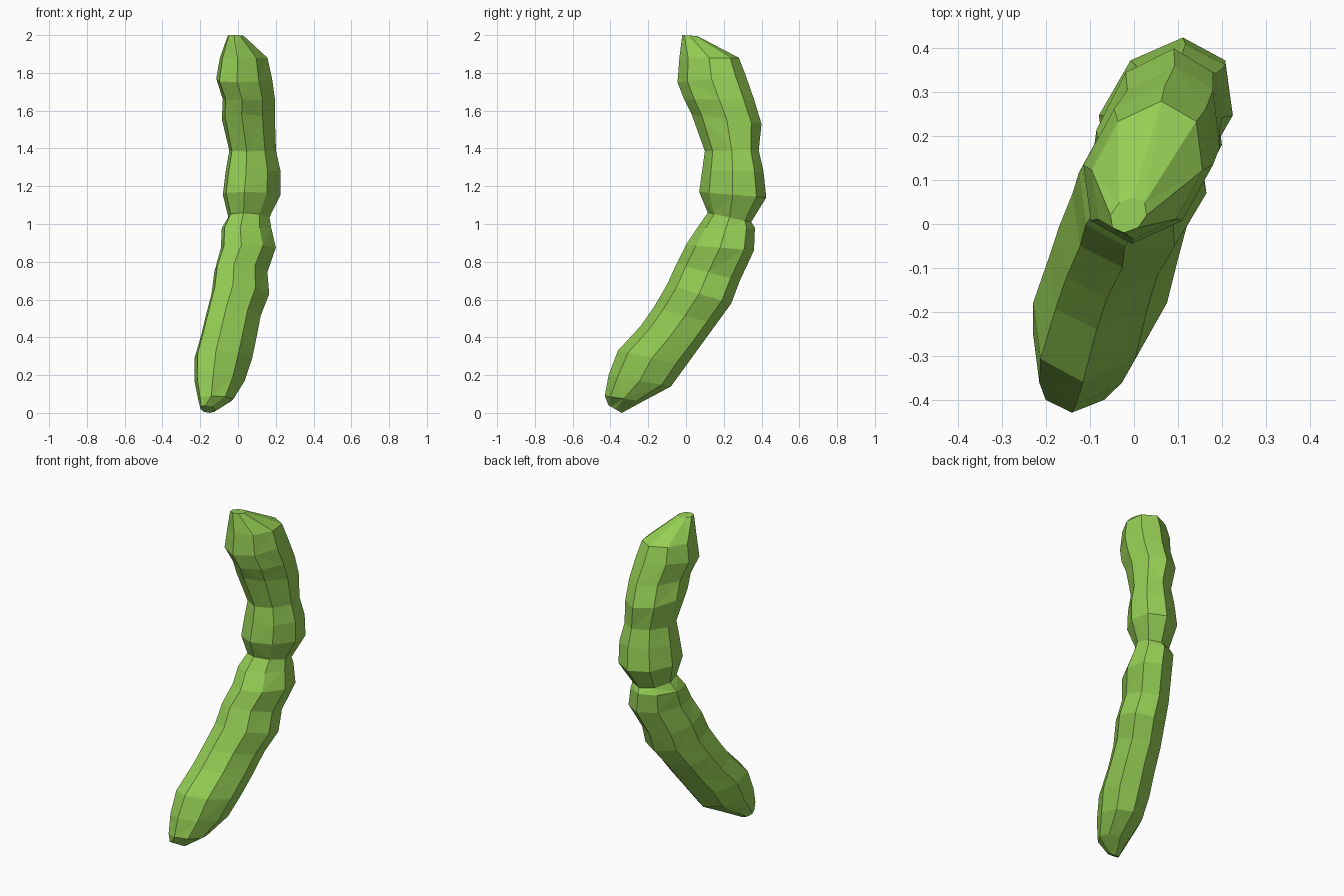
import bpy, bmesh
from math import cos, sin, pi

SIDES = 8
LEAN = 0.25   # the bend runs diagonally, so each section leans towards +x at the back

# Sections from stem end to tip: front (y, z), back (y, z), x min, x max
SECTIONS = [
    (-0.41, 0.04, -0.34, 0.00, -0.20, -0.12),
    (-0.43, 0.09, -0.23, 0.06, -0.215, -0.02),
    (-0.41, 0.20, -0.08, 0.14, -0.235, 0.04),
    (-0.36, 0.33, 0.00, 0.25, -0.235, 0.08),
    (-0.24, 0.46, 0.08, 0.36, -0.20, 0.105),
    (-0.17, 0.56, 0.16, 0.47, -0.175, 0.125),
    (-0.10, 0.68, 0.24, 0.58, -0.145, 0.17),
    (-0.05, 0.79, 0.285, 0.70, -0.13, 0.16),
    (0.00, 0.89, 0.36, 0.86, -0.095, 0.205),
    (0.06, 0.98, 0.365, 0.98, -0.09, 0.18),
    (0.115, 1.06, 0.345, 1.01, -0.055, 0.17),
    (0.07, 1.17, 0.425, 1.14, -0.085, 0.23),
    (0.085, 1.28, 0.41, 1.28, -0.07, 0.23),
    (0.10, 1.385, 0.385, 1.39, -0.05, 0.205),
    (0.03, 1.58, 0.40, 1.53, -0.09, 0.20),
    (-0.01, 1.66, 0.36, 1.66, -0.085, 0.20),
    (-0.045, 1.75, 0.315, 1.79, -0.12, 0.185),
    (-0.035, 1.88, 0.28, 1.88, -0.10, 0.16),
    (-0.02, 2.00, 0.06, 1.995, -0.055, 0.03),
]


def section_ring(bm, yf, zf, yb, zb, x0, x1):
    """Tilted elliptical ring spanning the front and back outline points."""
    ring = []
    for i in range(SIDES):
        a = 2 * pi * i / SIDES
        t = (1 + sin(a)) / 2
        x = (x0 + x1) / 2 + (x1 - x0) / 2 * cos(a - LEAN)
        ring.append(bm.verts.new((x, yf + (yb - yf) * t, zf + (zb - zf) * t)))
    return ring


# Bumpy curved pod
bm = bmesh.new()
rings = [section_ring(bm, *s) for s in SECTIONS]
for k, (lo, hi) in enumerate(zip(rings, rings[1:])):
    for i in range(SIDES):
        j = (i + 1) % SIDES
        a, b, c, d = lo[i], lo[j], hi[j], hi[i]
        # alternate the diagonals for an irregular faceted look
        tris = ((a, b, c), (a, c, d)) if (i + k) % 2 else ((a, b, d), (b, c, d))
        for t in tris:
            bm.faces.new(t)

# Closed ends
bm.faces.new(rings[0][::-1])
bm.faces.new(rings[-1])
bmesh.ops.recalc_face_normals(bm, faces=bm.faces)

mesh = bpy.data.meshes.new("bean_pod")
bm.to_mesh(mesh)
bm.free()
pod = bpy.data.objects.new("bean_pod", mesh)
bpy.context.collection.objects.link(pod)

green = bpy.data.materials.new("pod_green")
green.diffuse_color = (0.30, 0.62, 0.09, 1)
mesh.materials.append(green)
